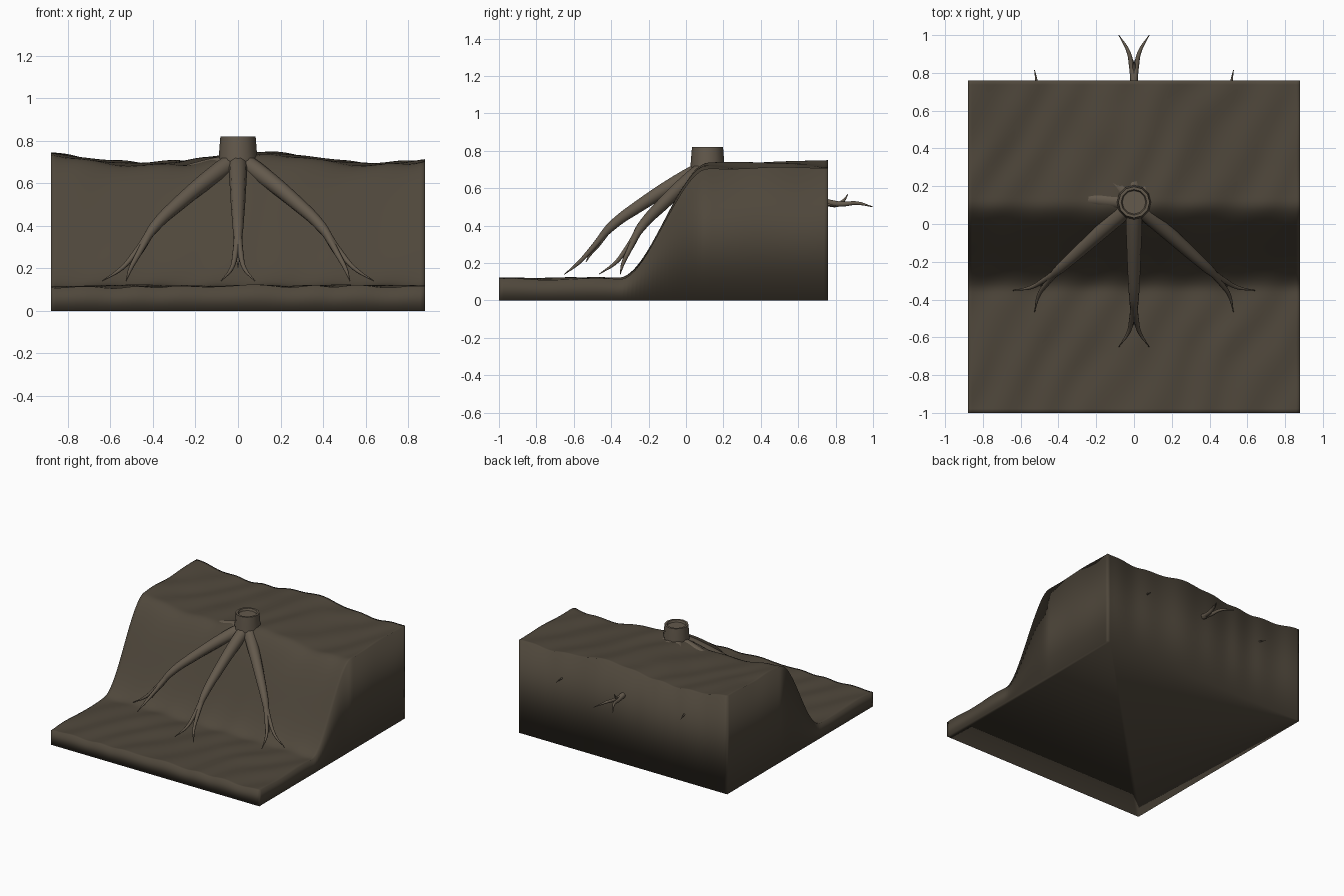
import bpy, bmesh
from math import sin, cos, pi, radians
from mathutils import Vector, noise

if "Cube" in bpy.data.objects:
    bpy.data.objects.remove(bpy.data.objects["Cube"])


def material(name, rgb):
    m = bpy.data.materials.new(name)
    m.diffuse_color = (*rgb, 1)
    m.use_nodes = True
    m.node_tree.nodes["Principled BSDF"].inputs["Base Color"].default_value = m.diffuse_color
    return m


SOIL = material("soil", (0.078, 0.063, 0.044))
BARK = material("bark", (0.125, 0.10, 0.072))


def add_object(name, bm, mat):
    me = bpy.data.meshes.new(name)
    bmesh.ops.recalc_face_normals(bm, faces=bm.faces)
    bm.to_mesh(me)
    bm.free()
    me.materials.append(mat)
    ob = bpy.data.objects.new(name, me)
    bpy.context.collection.objects.link(ob)
    bpy.context.view_layer.objects.active = ob
    ob.select_set(True)
    return ob


# Earth bank: low ground, a smooth slope and a rippled plateau
def height(x, y):
    t = min(max((y + 0.36) / 0.48, 0), 1)
    s = t * t * (3 - 2 * t)
    z = 0.115 + 0.59 * s + 0.02 * max(0, y)
    z += 0.024 * s * cos(2 * pi * (x - 0.12) / 1.08)
    flat = 1 - 3.2 * s * (1 - s)
    z += 0.005 * flat * sin(24 * x - 13 * y + 2 * noise.noise((2 * x, 2 * y, 0)))
    return z + 0.008 * flat * noise.noise((5 * x, 3 * y, 1.7))


bm = bmesh.new()
bmesh.ops.create_grid(bm, x_segments=80, y_segments=80, size=0.88)
for v in bm.verts:
    v.co.y -= 0.12
    v.co.z = height(v.co.x, v.co.y)
rim = [e for e in bm.edges if e.is_boundary]
walls = bmesh.ops.extrude_edge_only(bm, edges=rim)["geom"]
for v in walls:
    if isinstance(v, bmesh.types.BMVert):
        v.co.z = 0
bmesh.ops.holes_fill(bm, edges=[e for e in bm.edges if e.is_boundary], sides=0)
for f in bm.faces:
    f.smooth = True
add_object("earth_bank", bm, SOIL)

# Cut stump with a raised rim: lathe of (radius, height) rings
bm = bmesh.new()
SIDES = 12
profile = [(0.06, 0.62), (0.093, 0.68), (0.091, 0.72), (0.083, 0.82),
           (0.068, 0.82), (0.062, 0.805)]
rings = [[bm.verts.new((r * cos(2 * pi * i / SIDES), 0.115 + r * sin(2 * pi * i / SIDES), z))
          for i in range(SIDES)] for r, z in profile]
for a, b in zip(rings, rings[1:]):
    for i in range(SIDES):
        j = (i + 1) % SIDES
        bm.faces.new((a[i], a[j], b[j], b[i]))
bm.faces.new(rings[0])
bm.faces.new(rings[-1])
stump = add_object("stump", bm, BARK)
bpy.ops.object.select_all(action='DESELECT')
stump.select_set(True)
bpy.ops.object.shade_smooth_by_angle(angle=radians(40))


# Roots: a tapering main branch, two spreading tips and one short middle tip
# Each point is (reach, sideways, front height, back height, radius)
TRUNK = [(0.03, 0, 0.70, 0.69, 0.045), (0.12, 0, 0.655, 0.675, 0.043),
         (0.365, 0, 0.505, 0.60, 0.034), (0.515, 0, 0.395, 0.535, 0.026),
         (0.595, 0, 0.305, 0.51, 0.015)]
TIP = [(0.545, 0, 0.365, 0.525, 0.019), (0.62, 0.012, 0.275, 0.515, 0.014),
       (0.69, 0.03, 0.20, 0.52, 0.010), (0.765, 0.08, 0.14, 0.50, 0.002)]
SHORT_TIP = [(0.53, 0, 0.375, 0.52, 0.016), (0.595, 0, 0.285, 0.515, 0.012),
             (0.625, 0, 0.25, 0.53, 0.009), (0.65, 0, 0.205, 0.568, 0.002)]


def root(name, degrees, back):
    a = radians(degrees)
    out, side = Vector((sin(a), -cos(a), 0)), Vector((cos(a), sin(a), 0))
    cu = bpy.data.curves.new(name, 'CURVE')
    cu.dimensions = '3D'
    cu.bevel_depth = 1
    cu.bevel_resolution = 3
    cu.resolution_u = 6
    cu.use_fill_caps = True
    for pts, sign in ((TRUNK, 1), (TIP, 1), (TIP, -1), (SHORT_TIP, 1)):
        sp = cu.splines.new('BEZIER')
        sp.bezier_points.add(len(pts) - 1)
        for bp, (r, w, zf, zb, rad) in zip(sp.bezier_points, pts):
            co = out * r * 1.078 + side * w * sign
            bp.co = co + Vector((0, 0.115 + 0.078 * r, zb if back else zf))
            bp.radius = rad
            bp.handle_left_type = bp.handle_right_type = 'AUTO'
    cu.materials.append(BARK)
    ob = bpy.data.objects.new(name, cu)
    bpy.context.collection.objects.link(ob)
    bpy.ops.object.select_all(action='DESELECT')
    ob.select_set(True)
    bpy.context.view_layer.objects.active = ob
    bpy.ops.object.convert(target='MESH')
    bpy.ops.object.shade_smooth()


for i, label in enumerate(("front", "front_right", "right", "back_right",
                           "back", "back_left", "left", "front_left")):
    root("root_" + label, 45 * i, 2 <= i <= 6)
